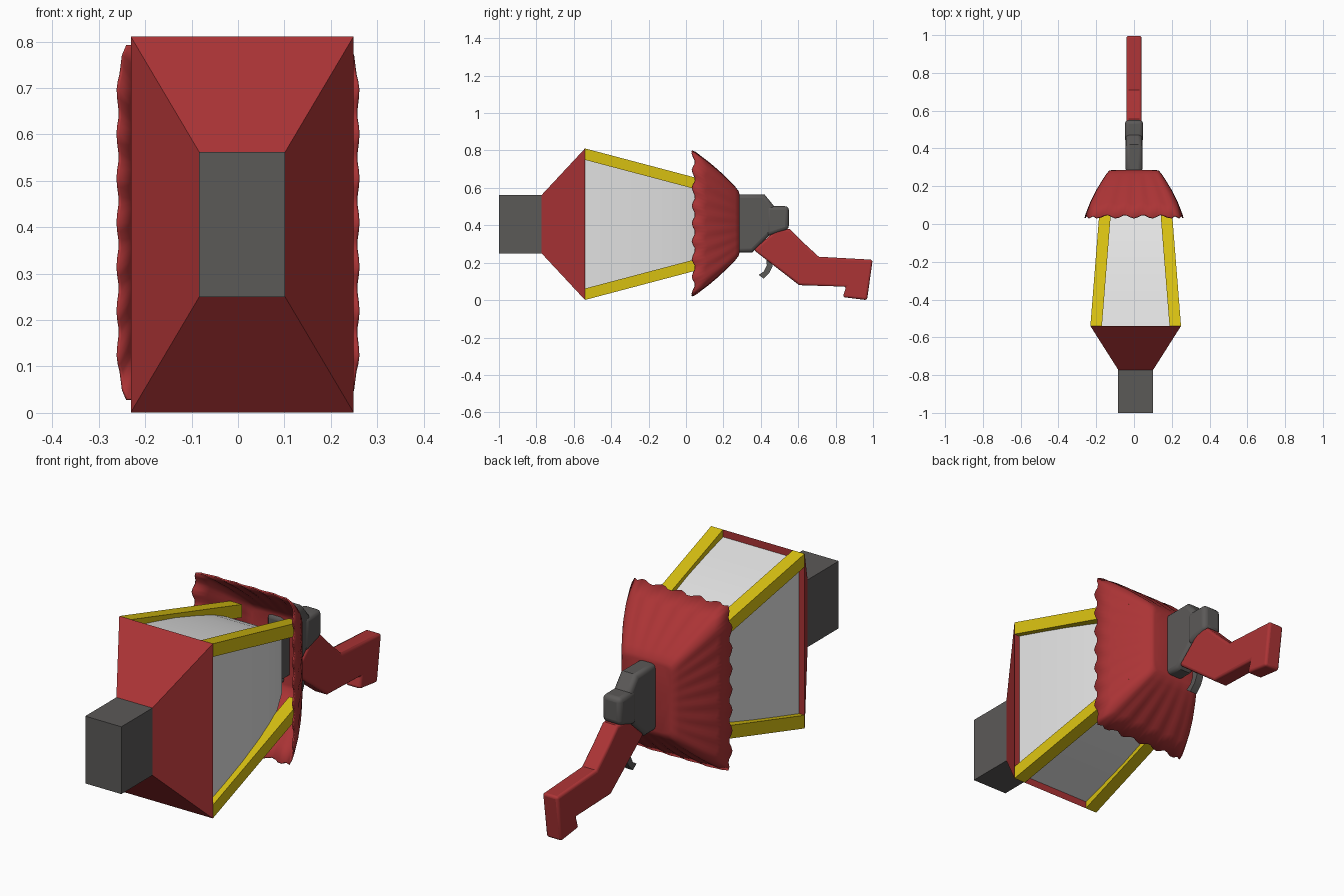
import bpy, bmesh, math
from mathutils import Vector

if "Cube" in bpy.data.objects:
    bpy.data.objects.remove(bpy.data.objects["Cube"])

def mat(name, rgb):
    m = bpy.data.materials.new(name)
    m.diffuse_color = (*rgb, 1)
    m.use_nodes = True
    m.node_tree.nodes["Principled BSDF"].inputs["Base Color"].default_value = m.diffuse_color
    return m

RED = mat("red paint", (0.41, 0.034, 0.036))
GREY = mat("dark grey metal", (0.105, 0.1, 0.097))
GOLD = mat("gold", (0.70, 0.54, 0.006))
GLASS = mat("pale glass", (0.78, 0.78, 0.78))
CX, CZ = 0.009, 0.406   # lantern axis

def finish(bm, name, material, smooth=None):
    bmesh.ops.recalc_face_normals(bm, faces=bm.faces)
    me = bpy.data.meshes.new(name)
    bm.to_mesh(me)
    bm.free()
    me.materials.append(material)
    ob = bpy.data.objects.new(name, me)
    bpy.context.collection.objects.link(ob)
    if smooth:
        bpy.ops.object.select_all(action='DESELECT')
        ob.select_set(True)
        bpy.context.view_layer.objects.active = ob
        bpy.ops.object.shade_smooth_by_angle(angle=math.radians(smooth))
    return ob

def loft(name, rings, material, caps=(True, True), smooth=None):
    bm = bmesh.new()
    rows = [[bm.verts.new(p) for p in r] for r in rings]
    n = len(rows[0])
    for a, b in zip(rows, rows[1:]):
        for i in range(n):
            j = (i + 1) % n
            bm.faces.new((a[i], a[j], b[j], b[i]))
    if caps[0]:
        bm.faces.new(rows[0])
    if caps[1]:
        bm.faces.new(rows[-1])
    return finish(bm, name, material, smooth)

def rect(y, hx, hz, cx=CX, cz=CZ):
    return [(cx + sx * hx, y, cz + sz * hz)
            for sx, sz in ((-1, -1), (1, -1), (1, 1), (-1, 1))]

def extrude(name, profile, half, material, bevel=0):
    """Side profile (y, z) extruded across x."""
    bm = bmesh.new()
    f = bm.faces.new([bm.verts.new((-half, y, z)) for y, z in profile])
    r = bmesh.ops.extrude_face_region(bm, geom=[f])
    bmesh.ops.translate(bm, vec=(2 * half, 0, 0),
                        verts=[v for v in r["geom"] if isinstance(v, bmesh.types.BMVert)])
    ob = finish(bm, name, material, 35)
    if bevel:
        b = ob.modifiers.new("soft edges", 'BEVEL')
        b.width, b.segments, b.limit_method = bevel, 3, 'ANGLE'
        b.angle_limit = math.radians(60)
    return ob

# Muzzle block and flared front housing
loft("muzzle", [rect(-1, 0.0925, 0.156), rect(-0.76, 0.0925, 0.156)], GREY)
loft("front_housing", [rect(-0.772, 0.0925, 0.156), rect(-0.54, 0.24, 0.405)], RED)

# Tapering lamp glass
loft("lamp_glass", [rect(y, hx, hz) for y, hx, hz in (
    (-0.545, 0.212, 0.372), (-0.4, 0.202, 0.343), (-0.25, 0.188, 0.309),
    (-0.1, 0.167, 0.265), (0.0, 0.148, 0.232), (0.08, 0.128, 0.196),
    (0.18, 0.09, 0.14))], GLASS, smooth=30)
loft("lamp_neck", [rect(0.17, 0.06, 0.1), rect(0.285, 0.06, 0.1)], GREY)

# Four gold corner bars
W = 0.061
for i, (sx, sz) in enumerate(((-1, -1), (1, -1), (1, 1), (-1, 1))):
    loft(f"corner_bar_{i + 1}", [
        rect(y, W / 2, W / 2, CX + sx * (hx - W / 2), CZ + sz * (hz - W / 2))
        for y, hx, hz in ((-0.54, 0.24, 0.405), (0.19, 0.182, 0.212))], GOLD)

# Pleated cloth shade with a wavy rim
def shade_ring(y, hx, hz, wave):
    nx, nz = 24, 40
    uv = [(-1 + 2 * i / nx, -1) for i in range(nx)] + [(1, -1 + 2 * i / nz) for i in range(nz)]
    uv += [(-u, -v) for u, v in uv]
    pts = []
    for u, v in uv:
        # pleats follow whichever side the point lies on
        s = math.cos(v * 8 * math.pi) if abs(u) == 1 else math.cos(u * 5 * math.pi)
        k = 1 + 0.018 * wave * (s - 1) / 2
        pts.append((hx * u * (1 - 0.08 * abs(v) ** 14) * k,
                    y - 0.009 * wave * s,
                    0.41 + hz * v * (1 - 0.02 * abs(u) ** 10) * k))
    return pts

shade = loft("cloth_shade", [shade_ring(*r) for r in (
    (0.286, 0.118, 0.155, 0), (0.282, 0.132, 0.172, 0), (0.262, 0.148, 0.198, 0.1),
    (0.225, 0.172, 0.235, 0.3), (0.17, 0.205, 0.287, 0.6), (0.11, 0.235, 0.338, 0.9),
    (0.042, 0.262, 0.39, 1.0))], RED, caps=(True, False), smooth=40)
sol = shade.modifiers.new("thickness", 'SOLIDIFY')
sol.thickness, sol.offset = 0.007, -1

# Receiver: tall plate with a lower rounded hammer block behind it
extrude("receiver", [(0.27, 0.255), (0.355, 0.255), (0.38, 0.28), (0.485, 0.385),
                     (0.485, 0.485), (0.42, 0.565), (0.27, 0.565)], 0.044, GREY, 0.02)
extrude("hammer_block", [(0.43, 0.34), (0.55, 0.378), (0.55, 0.502), (0.43, 0.502)],
        0.048, GREY, 0.02)

# Bent grip with a hooked butt
extrude("grip", [(0.362, 0.268), (0.485, 0.378), (0.555, 0.38), (0.625, 0.31), (0.71, 0.232),
                 (0.998, 0.216), (0.968, 0.0), (0.838, 0.016), (0.856, 0.072),
                 (0.605, 0.08)], 0.04, RED, 0.012)

# Curved trigger
extrude("trigger", [(0.43, 0.23), (0.468, 0.22), (0.462, 0.18), (0.445, 0.145), (0.415, 0.115),
                    (0.388, 0.135), (0.415, 0.152), (0.432, 0.185)], 0.018, GREY)
